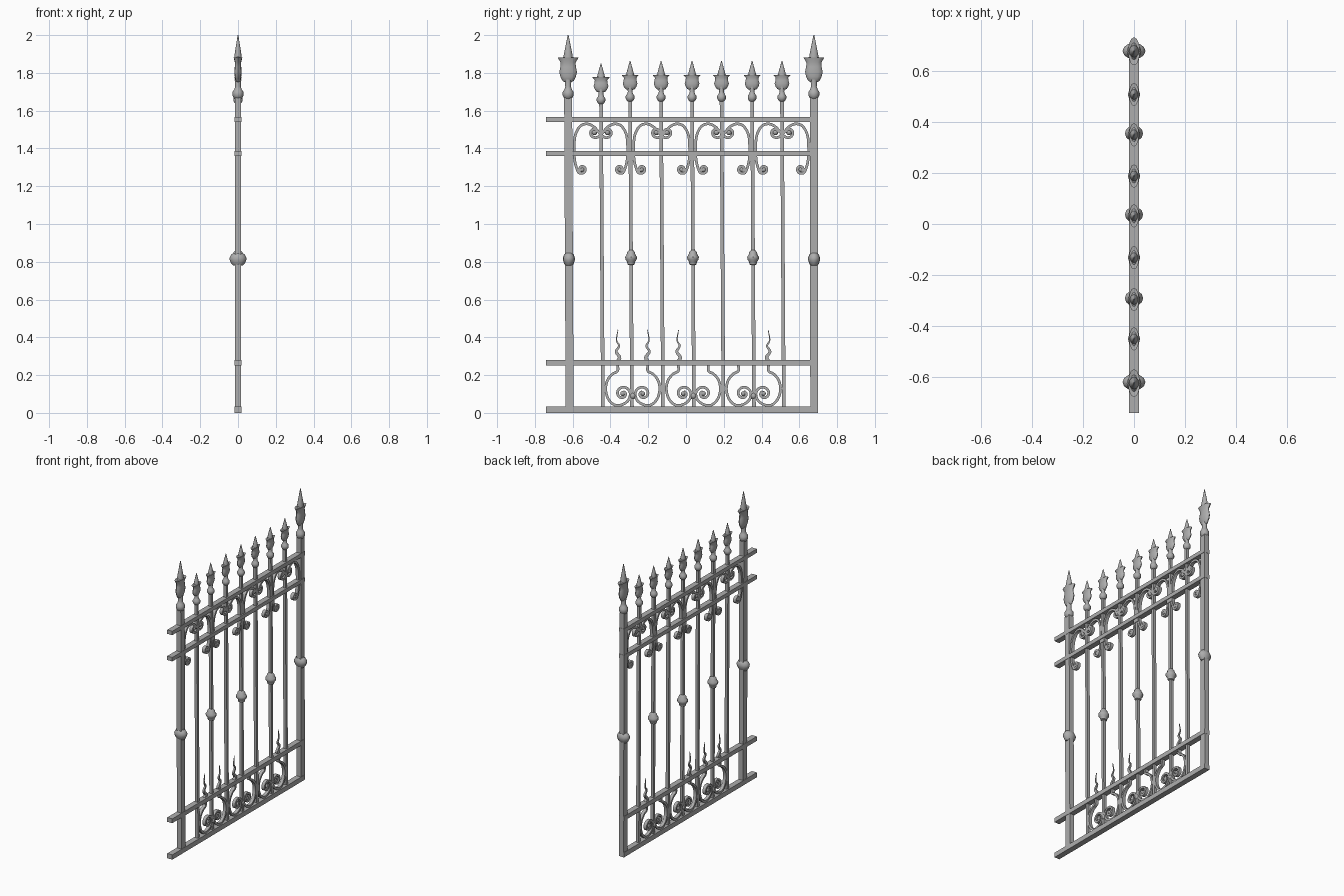
import bpy, bmesh, math
from mathutils import Vector

if "Cube" in bpy.data.objects:
    bpy.data.objects.remove(bpy.data.objects["Cube"])

iron = bpy.data.materials.new("grey iron")
iron.use_nodes = True
iron.diffuse_color = (0.42, 0.42, 0.42, 1)
iron.node_tree.nodes["Principled BSDF"].inputs["Base Color"].default_value = (0.42, 0.42, 0.42, 1)


def finish(name, bm, smooth=False):
    bmesh.ops.recalc_face_normals(bm, faces=bm.faces)
    mesh = bpy.data.meshes.new(name)
    bm.to_mesh(mesh)
    bm.free()
    mesh.materials.append(iron)
    obj = bpy.data.objects.new(name, mesh)
    bpy.context.collection.objects.link(obj)
    if smooth:
        bpy.ops.object.select_all(action='DESELECT')
        obj.select_set(True)
        bpy.context.view_layer.objects.active = obj
        bpy.ops.object.shade_smooth_by_angle(angle=math.radians(40))
    return obj


def box(name, hx, y0, y1, z0, z1, lean=0.0):
    """Bar between two y and two z values; lean shifts its foot along y."""
    bm = bmesh.new()
    bmesh.ops.create_cube(bm, size=1)
    for v in bm.verts:
        shift = lean if v.co.z < 0 else 0
        v.co = (v.co.x * 2 * hx, (y0 + y1) / 2 + v.co.y * (y1 - y0) + shift,
                (z0 + z1) / 2 + v.co.z * (z1 - z0))
    return finish(name, bm)


def lathe(name, y, profile, flat=1.0, sides=12):
    """Turned part on a vertical axis; flat scales its depth along x."""
    bm = bmesh.new()
    rings = []
    for r, z in profile:
        rings.append([bm.verts.new((flat * r * math.sin(2 * math.pi * i / sides),
                                    y + r * math.cos(2 * math.pi * i / sides), z)) for i in range(sides)])
    for a, b in zip(rings, rings[1:]):
        for i in range(sides):
            j = (i + 1) % sides
            bm.faces.new((a[i], a[j], b[j], b[i]))
    bm.faces.new(rings[0])
    bm.faces.new(rings[-1])
    return finish(name, bm, True)


def smooth_path(pts, steps=6):
    """Catmull-Rom curve through the points."""
    p = [Vector(q) for q in pts]
    p = [2 * p[0] - p[1]] + p + [2 * p[-1] - p[-2]]
    out = []
    for a, b, c, d in zip(p, p[1:], p[2:], p[3:]):
        for k in range(steps):
            t = k / steps
            out.append(0.5 * (2 * b + (c - a) * t + (2 * a - 5 * b + 4 * c - d) * t ** 2
                              + (3 * b - a - 3 * c + d) * t ** 3))
    return out + [p[-2]]


def strip(name, y, side, pts, half=0.006, depth=0.011, taper=False):
    """Flat bar bent along a path of (offset, height) points."""
    path = smooth_path(pts)
    bm = bmesh.new()
    rings = []
    for i, q in enumerate(path):
        t = (path[min(i + 1, len(path) - 1)] - path[max(i - 1, 0)]).normalized()
        n = Vector((-t.y, t.x))
        s = 1 - 0.85 * i / (len(path) - 1) if taper else 1
        ring = []
        for sx, sn in ((-1, -1), (1, -1), (1, 1), (-1, 1)):
            e = q + n * sn * half * s
            ring.append(bm.verts.new((sx * depth * s, y + side * e.x, e.y)))
        rings.append(ring)
    for a, b in zip(rings, rings[1:]):
        for i in range(4):
            j = (i + 1) % 4
            bm.faces.new((a[i], a[j], b[j], b[i]))
    bm.faces.new(rings[0])
    bm.faces.new(rings[-1])
    return finish(name, bm, True)


def bead(name, y, z, r):
    bm = bmesh.new()
    bmesh.ops.create_uvsphere(bm, u_segments=10, v_segments=6, radius=r)
    bmesh.ops.translate(bm, verts=bm.verts, vec=(0, y, z))
    return finish(name, bm, True)


def spiral(cy, cz, r0, r1, a0, turn, n=9):
    """Points winding inward around a centre, angles in degrees."""
    return [(cy + (r0 + (r1 - r0) * k / n) * math.cos(math.radians(a0 + turn * k / n)),
             cz + (r0 + (r1 - r0) * k / n) * math.sin(math.radians(a0 + turn * k / n))) for k in range(n + 1)]


# Horizontal rails
for name, z0, z1 in (("bottom_rail", 0, 0.033), ("lower_rail", 0.25, 0.28),
                     ("middle_rail", 1.36, 1.387), ("top_rail", 1.54, 1.567)):
    box(name, 0.019, -0.74, 0.70, z0, z1)

# Turned outlines as (radius, height above the part's base)
collar = [(0.011, 0), (0.018, 0.006), (0.023, 0.016), (0.023, 0.030), (0.016, 0.040), (0.012, 0.052), (0.014, 0.080)]
spear_body = [(0.012, 0), (0.024, 0.004), (0.034, 0.018), (0.039, 0.034), (0.034, 0.050),
              (0.033, 0.064), (0.046, 0.080), (0.028, 0.078), (0.018, 0.084)]
spear_tip = [(0.020, 0.070), (0.020, 0.086), (0.013, 0.112), (0.002, 0.152)]
knob = [(0.011, -0.038), (0.019, -0.034), (0.021, -0.02), (0.030, -0.008),
        (0.031, 0.006), (0.023, 0.018), (0.021, 0.03), (0.011, 0.042)]
post_knob = [(0.018, -0.036), (0.025, -0.026), (0.031, -0.008), (0.032, 0.006), (0.026, 0.022), (0.018, 0.032)]


def raised(profile, z, r=1.0, h=1.0):
    return [(a * r, z + b * h) for a, b in profile]


# End posts with large spears
for y, lean in ((-0.624, 0.008), (0.677, 0.002)):
    box("end_post", 0.017, y - 0.021, y + 0.021, 0.02, 1.67, lean)
    lathe("post_collar", y, raised(collar, 1.66, 1.25, 1.3))
    lathe("post_spear", y, raised(spear_body, 1.75, 1.2, 1.64), 0.42)
    lathe("post_spear_tip", y, raised(spear_tip, 1.75, 1.2, 1.64), 0.8)
    lathe("post_knob", y + lean / 2, raised(post_knob, 0.815), 1.4)

# Pickets with small spears, their feet a little out of plumb
pickets = [-0.45, -0.296, -0.132, 0.032, 0.188, 0.350, 0.508]
foot = 0.010
for i, y in enumerate(pickets):
    box("picket", 0.010, y - 0.0095, y + 0.0095, 0.02, 1.66, foot)
    z = 1.697 if i == 0 else 1.71
    lathe("picket_collar", y, raised(collar, z - 0.062), 1.05)
    lathe("picket_spear", y, raised(spear_body, z), 0.42)
    lathe("picket_spear_tip", y, raised(spear_tip, z), 0.8)
    if i % 2:
        lathe("picket_knob", y + foot / 2, raised(knob, 0.82), 1.15)

# Upper scrolls: hook below the middle rail, arch under the top rail, curled tip
hook = list(reversed(spiral(0.057, 1.290, 0.024, 0.009, 210, 400)))
arch = hook + [(0.020, 1.33), (0.016, 1.40), (0.022, 1.47), (0.048, 1.518), (0.085, 1.530),
               (0.120, 1.515), (0.145, 1.487)] + spiral(0.190, 1.485, 0.031, 0.011, 215, 330)
nodes = [(-0.608, (1,)), (0.665, (-1,))] + [(y + 0.003, (-1, 1)) for y in pickets[1::2]]
for y, sides in nodes:
    for s in sides:
        strip("upper_scroll", y, s, arch, 0.007)
        bead("upper_scroll_tip", y + s * 0.192, 1.485, 0.015)
        bead("hook_tip", y + s * 0.059, 1.288, 0.013)
    if len(sides) == 2:
        box("scroll_clasp", 0.014, y - 0.022, y + 0.022, 1.335, 1.36)

# Lower scrolls and the wavy flames above them
coil = [(0.080, 0.255), (0.080, 0.222), (0.108, 0.205), (0.134, 0.172), (0.143, 0.125),
        (0.130, 0.075), (0.098, 0.043), (0.058, 0.043), (0.024, 0.066)] \
    + spiral(0.053, 0.102, 0.040, 0.010, 185, -440, 12)
flame = [(0.080, 0.27), (0.070, 0.295), (0.088, 0.325), (0.072, 0.355), (0.086, 0.385), (0.078, 0.44)]
for y, flames in ((-0.282, (-1, 1)), (0.039, (-1,)), (0.357, (1,))):
    for s in (-1, 1):
        strip("lower_scroll", y, s, coil, 0.007)
        bead("lower_scroll_tip", y + s * 0.053, 0.102, 0.013)
    for s in flames:
        strip("flame", y, s, flame, 0.011, 0.010, True)
    bead("scroll_joint", y, 0.09, 0.018)
